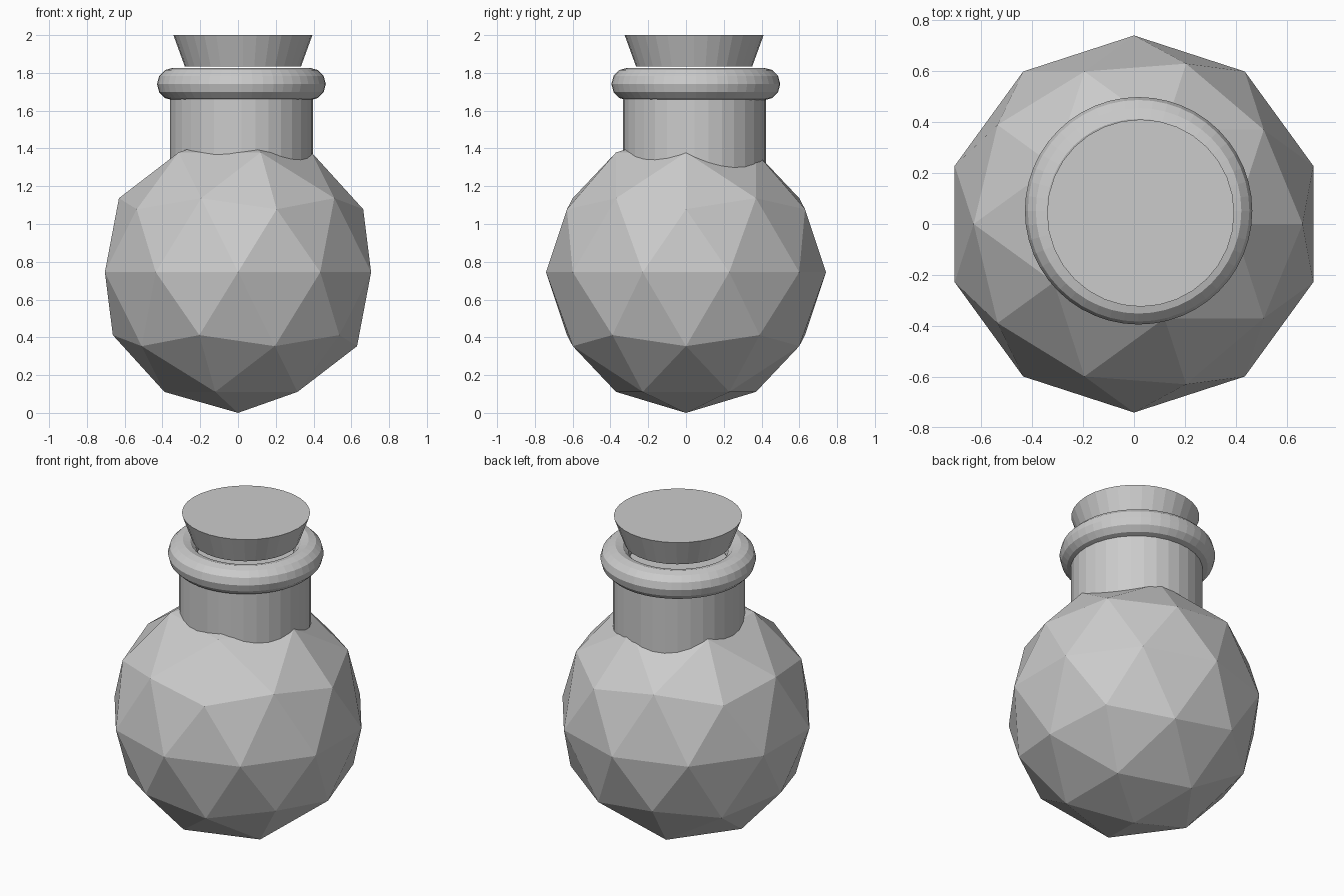
import bpy

if "Cube" in bpy.data.objects:
    bpy.data.objects.remove(bpy.data.objects["Cube"])

SIDES = 32
CX, CY = 0.018, 0.045   # the neck sits slightly off the body's axis


def name_part(name):
    obj = bpy.context.object
    obj.name = name
    obj.data.name = name
    return obj


def tapered(name, x, y, r_low, r_high, z_low, z_high):
    bpy.ops.mesh.primitive_cone_add(
        vertices=SIDES, radius1=r_low, radius2=r_high, depth=z_high - z_low,
        location=(x, y, (z_low + z_high) / 2))
    return name_part(name)


# Faceted round flask body
bpy.ops.mesh.primitive_ico_sphere_add(subdivisions=2, radius=0.741, location=(0, 0, 0.745))
body = name_part("flask_body")
body.scale.z = 0.745 / 0.741

# Neck sunk into the body, ending inside the lip
tapered("neck", CX, CY, 0.378, 0.378, 1.25, 1.73)

# Rounded lip ring
bpy.ops.mesh.primitive_torus_add(
    major_segments=48, minor_segments=12, major_radius=0.361, minor_radius=0.086,
    location=(CX, CY + 0.007, 1.741))
name_part("lip_ring")

# Tapered stopper, just clear of the lip
tapered("stopper", 0.026, 0.043, 0.308, 0.368, 1.835, 2.0)
